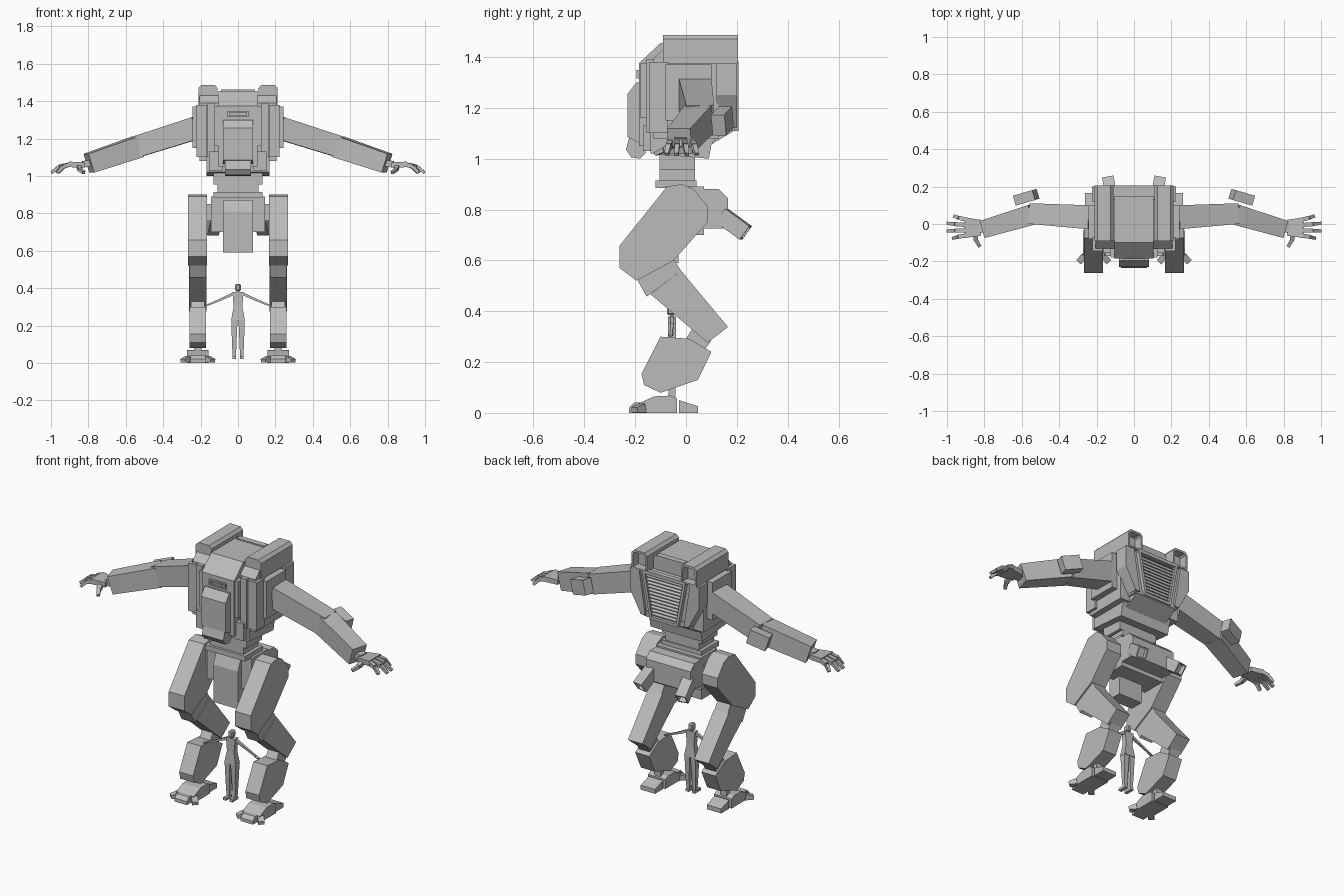
import bpy, bmesh
from mathutils import Vector as V

GREY = bpy.data.materials.new("plain_grey")
GREY.diffuse_color = (0.5, 0.5, 0.5, 1)


def finish(name, bm, mirror, bevel=0):
    bmesh.ops.recalc_face_normals(bm, faces=bm.faces)
    me = bpy.data.meshes.new(name)
    bm.to_mesh(me)
    bm.free()
    me.materials.append(GREY)
    ob = bpy.data.objects.new(name, me)
    bpy.context.collection.objects.link(ob)
    if bevel:
        b = ob.modifiers.new("bevel", 'BEVEL')
        b.width, b.segments = bevel, 1
    if mirror:
        m = ob.modifiers.new("mirror", 'MIRROR')
        m.use_mirror_merge = False
    return ob


def hollow(bm, direction, rim, depth):
    # sink an open socket into the face that looks along direction
    bmesh.ops.recalc_face_normals(bm, faces=bm.faces)
    d = V(direction).normalized()
    f = max(bm.faces, key=lambda f: f.normal.dot(d))
    bmesh.ops.inset_region(bm, faces=[f], thickness=rim)
    r = bmesh.ops.extrude_face_region(bm, geom=[f])
    bmesh.ops.translate(bm, vec=-d * depth, verts=[v for v in r['geom'] if isinstance(v, bmesh.types.BMVert)])
    if f.is_valid:
        bmesh.ops.delete(bm, geom=[f], context='FACES_ONLY')


def prism(name, pts, a, b, axis='x', mirror=False, bevel=0, socket=None):
    # profile in the plane across axis, swept from a to b
    put = {'x': lambda p, t: (t, p[0], p[1]), 'y': lambda p, t: (p[0], t, p[1]),
           'z': lambda p, t: (p[0], p[1], t)}[axis]
    bm = bmesh.new()
    lo = [bm.verts.new(put(p, a)) for p in pts]
    hi = [bm.verts.new(put(p, b)) for p in pts]
    bm.faces.new(lo)
    bm.faces.new(hi)
    n = len(pts)
    for i in range(n):
        j = (i + 1) % n
        bm.faces.new((lo[i], lo[j], hi[j], hi[i]))
    if socket:
        hollow(bm, *socket)
    return finish(name, bm, mirror, bevel)


def box(name, x0, x1, y0, y1, z0, z1, mirror=False, bevel=0):
    return prism(name, [(y0, z0), (y1, z0), (y1, z1), (y0, z1)], x0, x1, 'x', mirror, bevel)


def beam(name, p0, p1, s0, s1=None, mirror=True, socket=0, bevel=0):
    # tapered box between two points, sizes are (width, height)
    p0, p1, s1 = V(p0), V(p1), s1 or s0
    d = (p1 - p0).normalized()
    side = V((1, 0, 0)) if abs(d.z) > 0.9 else d.cross(V((0, 0, 1))).normalized()
    up = side.cross(d).normalized()
    bm = bmesh.new()
    ends = [[bm.verts.new(p + side * s[0] * i / 2 + up * s[1] * j / 2)
             for i, j in ((-1, -1), (1, -1), (1, 1), (-1, 1))] for p, s in ((p0, s0), (p1, s1))]
    bm.faces.new(ends[0])
    bm.faces.new(ends[1])
    for i in range(4):
        j = (i + 1) % 4
        bm.faces.new((ends[0][i], ends[0][j], ends[1][j], ends[1][i]))
    if socket:
        hollow(bm, d, socket, 0.03)
    return finish(name, bm, mirror, bevel)


# torso core and side armour
prism("torso", [(-0.13, 1.08), (-0.13, 1.39), (-0.09, 1.43), (0.13, 1.43), (0.13, 1.08)], -0.205, 0.205)
prism("torso_lower", [(-0.14, 1.02), (0.09, 1.0), (0.1, 1.055), (0.13, 1.1), (-0.14, 1.1)], -0.168, 0.168)
box("shoulder_plate", 0.2, 0.242, -0.08, 0.1, 1.15, 1.37, True)
box("shoulder_front_plate", 0.165, 0.222, -0.145, -0.07, 1.1, 1.38, True)
box("chest_column", 0.125, 0.163, -0.155, -0.1, 1.1, 1.39, True)
box("chest_inner_column", 0.085, 0.125, -0.178, -0.1, 1.16, 1.375, True)
box("chest_lower_block", 0.08, 0.155, -0.17, -0.1, 1.03, 1.13, True)

# cockpit head and front hatch
prism("cockpit", [(-0.185, 1.05), (-0.185, 1.375), (-0.1, 1.455), (0.15, 1.455), (0.15, 1.3),
                  (-0.1, 1.05)], -0.105, 0.105)
prism("front_hatch", [(-0.18, 1.3), (-0.195, 1.3), (-0.23, 1.255), (-0.23, 1.085), (-0.18, 1.06)], -0.08, 0.08)
prism("hatch_chin", [(-0.16, 1.09), (-0.222, 1.09), (-0.236, 1.035), (-0.215, 1.005), (-0.18, 1.0),
                     (-0.16, 1.02)], -0.07, 0.07)
for z in (1.315, 1.34):
    box("visor_frame", -0.055, 0.055, -0.194, -0.18, z, z + 0.008)
box("visor_end", 0.045, 0.055, -0.194, -0.18, 1.315, 1.348, True)
box("visor_lens", -0.03, 0.03, -0.192, -0.18, 1.326, 1.336)
box("roof_hatch", -0.09, 0.09, 0.115, 0.15, 1.45, 1.462)

# shoulder pods, open at the back
prism("shoulder_pod", [(0.11, 1.375), (0.11, 1.47), (0.125, 1.487), (0.195, 1.487), (0.212, 1.47),
                       (0.212, 1.375)], -0.09, 0.205, 'y', True, 0, ((0, 1, 0), 0.014, 0.05))

# backpack with louvred vent
prism("backpack", [(-0.2, 1.38), (0.2, 1.38), (0.2, 1.27), (0.15, 1.11), (-0.15, 1.11), (-0.2, 1.27)],
      0.1, 0.185, 'y')
prism("backpack_underside", [(0.09, 1.05), (0.19, 1.11), (0.19, 1.14), (0.09, 1.14)], -0.14, 0.14)
prism("backpack_side", [(0.165, 1.375), (0.225, 1.375), (0.225, 1.25), (0.155, 1.12), (0.125, 1.12)],
      0.12, 0.2, 'y', True)
beam("vent_frame_side", (0.132, 0.192, 1.372), (0.085, 0.192, 1.115), (0.016, 0.03))
box("vent_frame_top", -0.14, 0.14, 0.18, 0.207, 1.365, 1.385)
box("vent_frame_bottom", -0.09, 0.09, 0.18, 0.207, 1.108, 1.125)
for i in range(12):
    z = 1.132 + i * 0.0195
    w = 0.083 + (z - 1.115) * 0.18
    prism("vent_louvre", [(0.18, z + 0.012), (0.2, z), (0.2, z + 0.005), (0.18, z + 0.017)], -w, w)

# waist and pelvis
box("waist_top", -0.13, 0.13, -0.105, 0.035, 0.955, 1.03)
box("waist_middle", -0.11, 0.11, -0.105, 0.035, 0.91, 0.96)
box("waist_bottom", -0.13, 0.13, -0.12, 0.042, 0.885, 0.915)
box("pelvis", -0.145, 0.145, -0.08, 0.07, 0.7, 0.89)
prism("pelvis_rear", [(0.06, 0.88), (0.13, 0.88), (0.165, 0.845), (0.165, 0.725), (0.06, 0.725)], -0.145, 0.145)
prism("front_flap", [(-0.09, 0.87), (-0.115, 0.81), (-0.115, 0.59), (-0.03, 0.59), (-0.02, 0.87)], -0.08, 0.08)
box("hip_axle", 0.1, 0.18, -0.06, 0.04, 0.76, 0.85, True)
beam("rear_thruster", (0.12, 0.14, 0.777), (0.137, 0.235, 0.708), (0.062, 0.066), socket=0.01)

# legs
prism("thigh", [(-0.075, 0.89), (-0.015, 0.9), (0.03, 0.88), (0.087, 0.81), (0.087, 0.752),
                (-0.05, 0.598), (-0.195, 0.52), (-0.262, 0.57), (-0.262, 0.657)], 0.165, 0.267, 'x', True)
prism("knee", [(-0.195, 0.53), (-0.05, 0.608), (-0.02, 0.56), (-0.155, 0.457)], 0.172, 0.258, 'x', True)
prism("shin", [(-0.02, 0.56), (0.165, 0.338), (0.085, 0.276), (-0.14, 0.467)], 0.168, 0.262, 'x', True)
prism("shin_joint", [(0.0, 0.29), (0.03, 0.34), (0.1, 0.285), (0.075, 0.25)], 0.18, 0.25, 'x', True)
prism("lower_leg", [(-0.1, 0.3), (0.015, 0.291), (0.1, 0.24), (0.047, 0.13), (-0.1, 0.079),
                    (-0.165, 0.11), (-0.175, 0.154)], 0.17, 0.26, 'x', True)
box("ankle", 0.195, 0.235, -0.068, -0.042, 0.05, 0.11, True)
prism("foot", [(-0.185, 0), (-0.185, 0.038), (-0.125, 0.065), (-0.06, 0.068), (-0.035, 0.055), (-0.035, 0)],
      0.158, 0.272, 'x', True)
prism("heel", [(-0.027, 0), (-0.027, 0.05), (0.047, 0.026), (0.047, 0)], 0.168, 0.262, 'x', True)
prism("toe", [(-0.18, 0), (-0.18, 0.04), (-0.205, 0.04), (-0.225, 0.02), (-0.225, 0)], 0.175, 0.255, 'x', True)
for s in (-1, 1):
    beam("splayed_toe", (0.215 + s * 0.05, -0.17, 0.02), (0.215 + s * 0.08, -0.203, 0.011),
         (0.034, 0.036), (0.034, 0.02))

# arms
beam("upper_arm", (0.225, 0.035, 1.256), (0.545, 0.055, 1.155), (0.128, 0.122), (0.11, 0.115))
beam("forearm", (0.535, 0.053, 1.156), (0.797, -0.025, 1.068), (0.11, 0.115), (0.095, 0.105))
beam("elbow_box", (0.525, 0.158, 1.165), (0.628, 0.128, 1.132), (0.055, 0.085))

# hands
beam("wrist", (0.79, -0.02, 1.068), (0.83, -0.022, 1.062), (0.05, 0.035))
beam("palm", (0.82, -0.02, 1.058), (0.905, -0.02, 1.062), (0.085, 0.028), (0.11, 0.03))
for y0, y1, tip in ((0.022, 0.042, 0.962), (-0.006, 0.004, 0.998), (-0.034, -0.037, 0.998), (-0.06, -0.076, 0.968)):
    mid = 0.9 + (tip - 0.9) * 0.55
    ym = (y0 + y1) / 2
    beam("finger_base", (0.89, y0, 1.064), (mid, ym, 1.05), (0.022, 0.022))
    beam("finger_tip", (mid, ym, 1.05), (tip, y1, 1.017), (0.02, 0.021), (0.016, 0.014))
beam("thumb_base", (0.85, -0.055, 1.05), (0.845, -0.085, 1.035), (0.024, 0.022))
beam("thumb_tip", (0.845, -0.085, 1.035), (0.825, -0.12, 1.018), (0.022, 0.02), (0.018, 0.014))

# small human figure for scale
Y = -0.055
box("figure_head", -0.015, 0.015, Y - 0.02, Y + 0.018, 0.385, 0.422, bevel=0.006)
box("figure_neck", -0.008, 0.008, Y - 0.008, Y + 0.008, 0.37, 0.39)
beam("figure_chest", (0, Y, 0.38), (0, Y, 0.3), (0.06, 0.03), (0.046, 0.03), mirror=False)
beam("figure_hips", (0, Y, 0.302), (0, Y, 0.228), (0.046, 0.03), (0.074, 0.042), mirror=False)
beam("figure_thigh", (0.019, Y, 0.24), (0.02, Y, 0.13), (0.034, 0.038), (0.026, 0.028))
beam("figure_shin", (0.02, Y, 0.132), (0.02, Y, 0.03), (0.026, 0.03), (0.018, 0.018))
box("figure_foot", 0.01, 0.03, Y - 0.04, Y + 0.015, 0.02, 0.036, True)
beam("figure_upper_arm", (0.022, Y, 0.372), (0.095, Y, 0.338), (0.016, 0.016), (0.012, 0.012))
beam("figure_forearm", (0.095, Y, 0.338), (0.155, Y - 0.003, 0.313), (0.012, 0.012), (0.009, 0.009))
beam("figure_hand", (0.153, Y - 0.003, 0.313), (0.178, Y - 0.006, 0.304), (0.016, 0.007))
